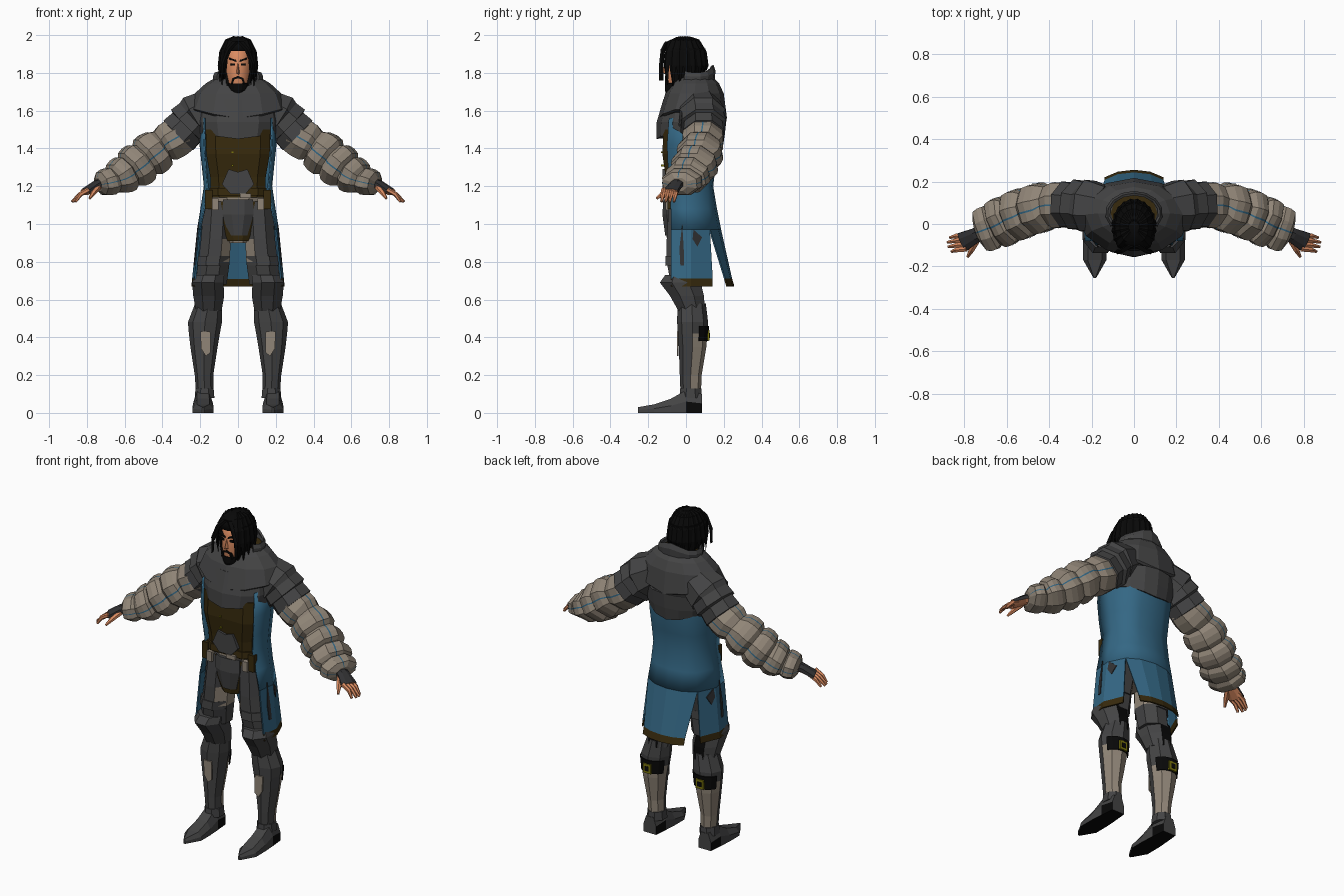
import bpy, bmesh, random
from math import sin, cos, pi, radians
from mathutils import Vector

random.seed(4)
if "Cube" in bpy.data.objects:
    bpy.data.objects.remove(bpy.data.objects["Cube"])


def material(name, r, g, b):
    m = bpy.data.materials.new(name)
    m.use_nodes = True
    m.diffuse_color = (r, g, b, 1)
    bsdf = next(n for n in m.node_tree.nodes if n.type == 'BSDF_PRINCIPLED')
    bsdf.inputs["Base Color"].default_value = (r, g, b, 1)
    return m


steel = material("steel_grey", .057, .057, .058)
cloth = material("beige_cloth", .28, .235, .185)
blue = material("blue_cloth", .034, .135, .23)
leather = material("brown_leather", .038, .023, .004)
skin_tone = material("skin", .7, .26, .12)
black = material("black_hair", .0025, .0025, .0025)
brass = material("brass", .2, .18, .004)
glove = material("dark_glove", .03, .03, .032)


def skin(name, rows, mats, closed=True, caps=True, mirror=False, smooth=False, thick=0, rule=None):
    """Bridge rows of points into a surface; rule picks the material index of each face."""
    bm = bmesh.new()
    grid = [[bm.verts.new(p) for p in row] for row in rows]
    n = len(grid[0])
    for a, b in zip(grid, grid[1:]):
        for i in range(n if closed else n - 1):
            j = (i + 1) % n
            bm.faces.new((a[i], a[j], b[j], b[i]))
    if closed and caps:
        bm.faces.new(grid[0][::-1])
        bm.faces.new(grid[-1])
    bmesh.ops.recalc_face_normals(bm, faces=bm.faces)
    for f in bm.faces:
        f.smooth = smooth
        if rule:
            f.material_index = int(rule(f.calc_center_median(), f.normal))
    mesh = bpy.data.meshes.new(name)
    bm.to_mesh(mesh)
    bm.free()
    for m in (mats if isinstance(mats, tuple) else (mats,)):
        mesh.materials.append(m)
    obj = bpy.data.objects.new(name, mesh)
    bpy.context.collection.objects.link(obj)
    if mirror:
        obj.modifiers.new("mirror", 'MIRROR')
    if thick:
        solid = obj.modifiers.new("thickness", 'SOLIDIFY')
        solid.thickness, solid.offset = thick, 0


def arc(start, end, steps):
    return [radians(start + (end - start) * i / steps) for i in range(steps + 1)]


def loft(name, rings, mats, sides=8, angles=None, along=False, grow=1, **kw):
    """Rings are x, y, z, two radii and an optional dip at the middle of front and back."""
    grow = grow if angles else 1 / cos(pi / sides)
    angles = angles or [2 * pi * (i + .5) / sides for i in range(sides)]
    rows = []
    for k, (x, y, z, ru, rv, *dip) in enumerate(rings):
        u, v = Vector((1, 0, 0)), Vector((0, 1, 0))
        if along:
            t = Vector(rings[min(k + 1, len(rings) - 1)][:3]) - Vector(rings[max(k - 1, 0)][:3])
            u = t.cross(Vector((0, 0, 1))).normalized()
            v = u.cross(t).normalized()
        row = [Vector((x, y, z)) + u * ru * grow * cos(a) + v * rv * grow * sin(a) for a in angles]
        if dip:
            for p, a in zip(row, angles):
                p.z -= dip[0] * sin(a) ** 4
        rows.append(row)
    skin(name, rows, mats, **kw)


def plate(name, outline, y, depth, mat, **kw):
    skin(name, [[(x, yy, z) for x, z in outline] for yy in (y, y + depth)], mat, **kw)


def rect(x, z, w, h):
    return [(x - w, z - h), (x + w, z - h), (x + w, z + h), (x - w, z + h)]


# Legs, knees, shins and boots
loft("thigh_armour", [(.105, 0, 1.12, .075, .09), (.117, 0, .92, .079, .102), (.127, -.01, .8, .083, .092),
     (.143, 0, .68, .083, .08)], (steel, cloth), mirror=True, rule=lambda c, n: n.x < -.5 and .8 < c.z < .9)
loft("thigh_band", [(.13, -.01, .83, .085, .098), (.136, -.01, .78, .085, .1)], steel, mirror=True)
loft("knee_armour", [(.15, -.03, .73, .078, .08), (.16, -.03, .69, .083, .108), (.155, .005, .62, .082, .09),
     (.155, .03, .54, .068, .07)], (steel, black), mirror=True, rule=lambda c, n: n.y > .75)
loft("shin", [(.155, .03, .58, .072, .075), (.175, .035, .48, .09, .082), (.178, .035, .42, .082, .078),
     (.18, .035, .35, .072, .073), (.18, .025, .2, .049, .058), (.175, .025, .08, .045, .053)],
     (steel, cloth), angles=arc(0, 315, 7), mirror=True, rule=lambda c, n: n.y > .1 and c.z < .42)
plate("shin_patch", [(.145, .32), (.17, .3), (.195, .34), (.2, .43), (.147, .43)], -.048, .009, cloth, mirror=True)
loft("calf_strap", [(.177, .035, .46, .09, .084), (.178, .035, .38, .08, .08)], black, angles=arc(25, 155, 6),
     closed=False, mirror=True, thick=.006)
plate("strap_buckle", rect(.178, .41, .026, .028), .113, .012, brass, mirror=True)
plate("buckle_opening", rect(.178, .41, .013, .014), .12, .008, black, mirror=True)
boot = [(.085, .042, .1), (0, .05, .12), (-.08, .055, .075), (-.17, .055, .045), (-.255, .006, .03)]
skin("boot", [[(.185 + s * w, y, z) for s, z in ((-1, 0), (-1, h * .5), (-.6, h), (.6, h), (1, h * .5), (1, 0))]
     for y, w, h in boot], (steel, black), mirror=True, rule=lambda c, n: n.z < -.5 or (c.y > 0 and c.z < .05))
loft("ankle_cuff", [(.177, .025, .13, .048, .056), (.177, .025, .08, .052, .059)], steel, mirror=True)

# Hips, vest and belt
boxy = [radians(q + d) for q in (0, 90, 180, 270) for d in (35, 55)]
loft("pelvis", [(0, 0, 1.16, .14, .1), (0, 0, 1.05, .13, .1), (0, 0, .9, .06, .07)], cloth)
loft("groin_trim", [(0, -.07, 1.12, .1, .04), (0, -.07, 1.02, .092, .042), (0, -.055, .91, .055, .045)], leather)
loft("groin_plate", [(0, -.085, 1.13, .08, .035), (0, -.085, 1.05, .082, .04), (0, -.075, .94, .05, .035)], steel)
loft("vest", [(0, 0, 1.14, .142, .1), (0, 0, 1.25, .147, .108), (0, -.005, 1.37, .168, .12),
     (0, 0, 1.5, .17, .12)], leather, angles=boxy, grow=1.22)
loft("belt", [(0, 0, 1.19, .15, .112), (0, 0, 1.15, .152, .115)], leather, angles=boxy, grow=1.22)
plate("belly_plate", [(-.04, 1.16), (.04, 1.16), (.085, 1.21), (.05, 1.29), (0, 1.275), (-.05, 1.29), (-.085, 1.21)],
      -.125, .03, steel)
plate("belt_buckle", rect(.04, 1.15, .03, .012), -.13, .02, cloth)
plate("hip_cloth", rect(.12, 1.105, .018, .03), -.108, .03, cloth, mirror=True)
plate("hip_pouch", rect(.155, 1.13, .02, .05), -.098, .03, leather, mirror=True)
for z in (1.38, 1.31):
    plate("vest_stud", rect(-.03, z, .005, .005), -.132, .03, brass)

# Long coat: body, two side flaps and a tail, all sharing the row at the top of the slits


def coat_row(z, front_x, front_y, side_x, rear_x, rear_y, mid_y):
    half = [(front_x, front_y, z), (side_x, .025, z), (rear_x, rear_y, z),
            (rear_x * .55, rear_y + (mid_y - rear_y) * .75, z), (0, mid_y, z)]
    return half + [(-x, y, h) for x, y, h in half[-2::-1]]


def flap_x(y, z):
    return .213 + (.97 - z) * .1 - (max(y - .025, 0) * .42 + max(.025 - y, 0) * .12)


hem = lambda c, n: c.z < .71
split = coat_row(.97, .2, -.08, .213, .165, .125, .182)
skin("coat_body", [coat_row(1.56, .175, -.09, .19, .14, .13, .165), coat_row(1.42, .178, -.1, .2, .145, .14, .172),
     coat_row(1.3, .17, -.095, .187, .14, .125, .152), coat_row(1.2, .16, -.088, .177, .137, .113, .14),
     coat_row(1.08, .178, -.08, .195, .15, .116, .16), split], blue, closed=False, smooth=True, thick=.008)
skin("coat_side_flap", [split[:3]] + [[(flap_x(y, z), y, z) for y in (-.08, .025, .14)] for z in (.71, .67)],
     (blue, leather), closed=False, mirror=True, thick=.008, rule=hem)
skin("coat_tail", [split[2:7]] + [coat_row(z, 0, 0, 0, .137, y, y + .035)[2:7] for z, y in ((.71, .205), (.67, .217))],
     (blue, leather), closed=False, thick=.008, rule=hem)
tears = {"coat_slit": [(-.02, 1), (-.035, .87), (-.03, .78), (-.01, .78), (-.012, .87)],
         "coat_tear": [(.04, .97), (.085, .93), (.06, .88), (.035, .92)]}
for name, outline in tears.items():
    skin(name, [[(flap_x(y, z) + d, y, z) for y, z in outline] for d in (.003, .008)], glove, mirror=True)

# Breastplate, back plate, mantle, collar and shoulder plates
round12 = arc(0, 330, 11)
loft("breastplate", [(0, .03, 1.66, .2, .15), (0, .025, 1.54, .222, .18), (0, .015, 1.48, .205, .172, .03)],
     steel, angles=round12)
loft("back_plate", [(0, .03, 1.56, .215, .18), (0, .025, 1.47, .21, .175), (0, .02, 1.44, .2, .168, .045)],
     steel, angles=arc(0, 180, 8), closed=False, thick=.01)
loft("mantle", [(0, .05, 1.78, .11, .09), (0, .05, 1.745, .17, .125), (0, .045, 1.69, .23, .155),
     (0, .035, 1.61, .262, .182, .05), (0, .035, 1.6, .25, .17, .05)], (steel, leather), angles=round12,
     rule=lambda c, n: n.z > .99)
loft("collar", [(0, .045, 1.73, .125, .1), (0, .05, 1.78, .13, .1, -.03), (0, .05, 1.8, .12, .09, -.04)],
     steel, angles=arc(-35, 215, 10), closed=False, thick=.012)
loft("shoulder_plates", [(.13, .075, 1.62, .1, .1), (.22, .085, 1.565, .122, .122), (.225, .085, 1.56, .11, .112),
     (.265, .09, 1.52, .117, .12), (.27, .09, 1.515, .1, .105), (.315, .092, 1.47, .107, .11),
     (.32, .092, 1.465, .085, .09)], steel, along=True, mirror=True)

# Puffed sleeves with seams
knots = [(.25, .09, 1.5, .09, .095), (.4, .088, 1.415, .108, .103), (.495, .062, 1.34, .112, .112),
         (.58, .03, 1.275, .112, .1), (.66, -.01, 1.23, .11, .075), (.74, -.04, 1.21, .09, .055)]
puffs = []
for a, b in zip(knots, knots[1:]):
    for f, size in ((0, .83), (.2, 1), (.5, 1.06), (.8, 1.02)):
        p = [i + (j - i) * f for i, j in zip(a, b)]
        puffs.append((*p[:3], p[3] * size, p[4] * size))
puffs.append((*knots[-1][:3], .05, .035))
loft("sleeve", puffs, cloth, along=True, mirror=True)
for side, deg in (("front", 0), ("top", 90), ("back", 180)):
    loft(side + "_sleeve_seam", puffs, blue, angles=arc(deg - 2, deg + 2, 1), along=True, grow=1.025,
         closed=False, mirror=True)

# Hands: dark backs, bare palms and fingers
loft("glove", [(.69, -.03, 1.225, .04, .03), (.75, -.055, 1.205, .035, .024), (.81, -.085, 1.17, .046, .018)],
     (glove, skin_tone), along=True, mirror=True, rule=lambda c, n: n.z < -.4)
for i, reach in enumerate((.868, .88, .876, .86)):
    y = -.052 - .022 * i
    loft("finger", [(.79, y, 1.182, .012, .012), (.835, y - .004, 1.157, .011, .011),
         (reach, y - .012, 1.118, .006, .006)], skin_tone, sides=6, along=True, mirror=True)
loft("thumb", [(.74, -.075, 1.195, .015, .014), (.765, -.12, 1.165, .013, .012), (.785, -.155, 1.135, .006, .006)],
     skin_tone, sides=6, along=True, mirror=True)

# Head and face
loft("neck", [(0, .02, 1.64, .055, .055), (0, .01, 1.77, .052, .055)], skin_tone)
loft("head", [(0, -.06, 1.695, .028, .036), (0, -.04, 1.73, .053, .065), (0, -.015, 1.8, .07, .092),
     (0, -.01, 1.87, .074, .098), (0, 0, 1.95, .06, .08)], skin_tone, sides=12, smooth=True)
skin("nose", [[(-w, -.095, z), (0, y, z), (w, -.095, z)] for z, y, w in
     ((1.85, -.11, .007), (1.8, -.13, .014), (1.79, -.1, .013))], skin_tone)
loft("beard", [(0, -.065, 1.68, .02, .034), (0, -.05, 1.71, .046, .058), (0, -.036, 1.745, .06, .072)],
     black, angles=arc(180, 360, 8), closed=False, thick=.008)
plate("sideburn", [(.045, 1.73), (.06, 1.73), (.075, 1.83), (.066, 1.83)], -.075, .05, black, mirror=True)
plate("moustache", [(0, 1.785), (.028, 1.772), (.038, 1.74), (.028, 1.74), (.02, 1.765), (0, 1.772)],
      -.112, .02, black, mirror=True)
plate("eye", rect(.029, 1.845, .012, .006), -.108, .02, black, mirror=True)
plate("eyebrow", [(.008, 1.857), (.048, 1.872), (.048, 1.881), (.01, 1.869)], -.112, .03, black, mirror=True)

# Hair: cap, curtain and hanging locks
loft("hair_cap", [(0, -.01, 1.99, .03, .04), (0, -.015, 1.965, .066, .088), (0, -.015, 1.915, .088, .112)],
     black, sides=12, smooth=True)
loft("hair_curtain", [(0, -.01, 1.93, .088, .108), (0, -.01, 1.84, .089, .108), (0, 0, 1.77, .078, .09)],
     black, angles=arc(-34, 214, 12), closed=False, thick=.012)
for a in arc(-44, 224, 15):
    out = Vector((cos(a) * .094, sin(a) * .12, 0))
    wide = Vector((-sin(a), cos(a), 0))
    tip = 1.75 + random.uniform(-.025, .025) + max(sin(a), 0) * .04
    rows = []
    for f, z, w in ((.25, 1.99, .01), (.68, 1.97, .018), (.97, 1.91, .022), (1.06, 1.84, .02), (1, tip, .003)):
        p = out * f + Vector((0, -.015, z))
        lift = (p - Vector((0, -.015, 1.86))).normalized() * w * .45
        rows.append([p + wide * w, p + lift, p - wide * w, p - lift])
    skin("hair_lock", rows, black)
# Parted fringe framing the forehead
for s in (-1, 1):
    skin("hair_fringe", [[(s * (x - w), y, z), (s * x, y - .012, z), (s * (x + w), y, z), (s * x, y + .012, z)]
         for x, y, z, w in ((.012, -.1, 1.965, .02), (.048, -.122, 1.925, .015), (.077, -.13, 1.85, .013),
                            (.08, -.132, 1.76, .003))], black)
